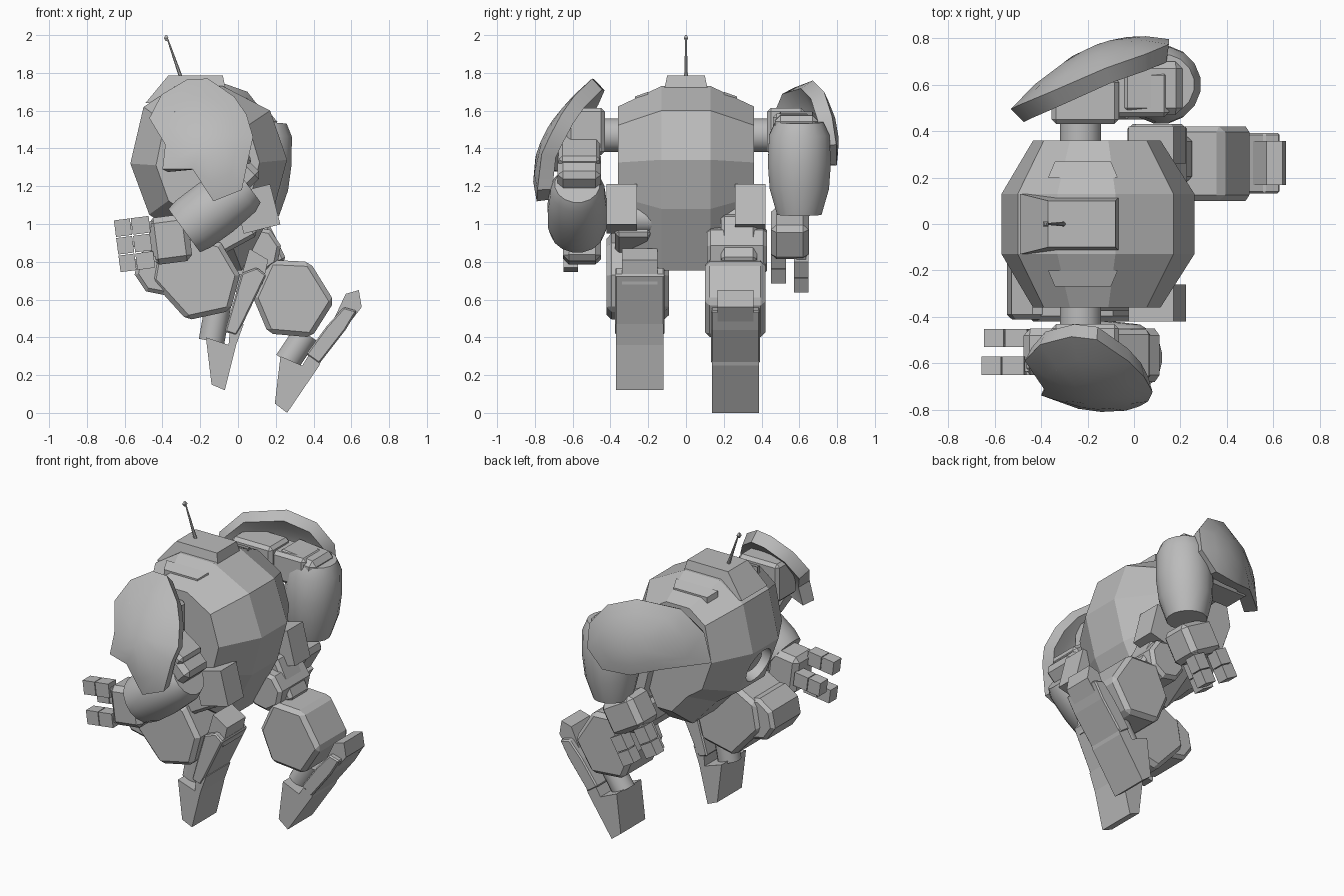
import bpy, bmesh, math
from mathutils import Vector, Matrix

cube = bpy.data.objects.get("Cube")
if cube:
    bpy.data.objects.remove(cube, do_unlink=True)

grey = bpy.data.materials.new("plain grey")
grey.use_nodes = True
grey.diffuse_color = (0.5, 0.5, 0.5, 1)
grey.node_tree.nodes["Principled BSDF"].inputs["Base Color"].default_value = (0.5, 0.5, 0.5, 1)


def finish(name, bm, smooth=False, bevel=0.0):
    bmesh.ops.recalc_face_normals(bm, faces=bm.faces)
    mesh = bpy.data.meshes.new(name)
    bm.to_mesh(mesh)
    bm.free()
    mesh.materials.append(grey)
    ob = bpy.data.objects.new(name, mesh)
    bpy.context.collection.objects.link(ob)
    if bevel:
        mod = ob.modifiers.new("chamfer", 'BEVEL')
        mod.width = bevel
        mod.segments = 1
        mod.limit_method = 'ANGLE'
        mod.angle_limit = math.radians(50)
    if smooth:
        bpy.ops.object.select_all(action='DESELECT')
        ob.select_set(True)
        bpy.context.view_layer.objects.active = ob
        bpy.ops.object.shade_smooth_by_angle(angle=math.radians(40))
    return ob


def loft(name, rings, smooth=False, bevel=0.0):
    """Skin a list of equal-length point rings and cap the ends."""
    bm = bmesh.new()
    rows = [[bm.verts.new(p) for p in ring] for ring in rings]
    n = len(rows[0])
    for a, b in zip(rows, rows[1:]):
        for i in range(n):
            j = (i + 1) % n
            bm.faces.new((a[i], a[j], b[j], b[i]))
    bm.faces.new(rows[0])
    bm.faces.new(rows[-1])
    return finish(name, bm, smooth, bevel)


def prism(name, pts, y0, y1, bevel=0.0):
    return loft(name, [[(x, y, z) for x, z in pts] for y in (y0, y1)], bevel=bevel)


def box(name, loc, size, tilt=0.0, bevel=0.0):
    bm = bmesh.new()
    mat = Matrix.Translation(loc) @ Matrix.Rotation(tilt, 4, 'Y') @ Matrix.Diagonal((*size, 1))
    bmesh.ops.create_cube(bm, size=1, matrix=mat)
    return finish(name, bm, bevel=bevel)


def lathe(name, p, q, profile, n=16, smooth=True):
    """Turned solid from p to q; profile holds (fraction, radius)."""
    p, q = Vector(p), Vector(q)
    rot = (q - p).to_track_quat('Z', 'Y')
    rings = []
    for t, r in profile:
        c = p.lerp(q, t)
        rings.append([c + rot @ Vector((r * math.cos(a), r * math.sin(a), 0))
                      for a in (2 * math.pi * (i + 0.5) / n for i in range(n))])
    return loft(name, rings, smooth)


def octagon(cx, cz, r, turn=0.0):
    return [(cx + r * math.cos(turn + i * math.pi / 4), cz + r * math.sin(turn + i * math.pi / 4))
            for i in range(8)]


# Torso: faceted shell lofted across the width, with a round port cut in the face
hull = [(-.33, 1.73), (-.08, 1.73), (.17, 1.6), (.26, 1.34), (.19, 1.08),
        (.02, .755), (-.14, .755), (-.31, .94), (-.47, 1.05), (-.57, 1.32), (-.5, 1.62)]
mid = (-.17, 1.28)
torso = loft("torso", [[(mid[0] + (x - mid[0]) * sx, y, mid[1] + (z - mid[1]) * (up if z > mid[1] else down))
                        for x, z in hull]
                       for y, sx, up, down in ((-.36, .66, .76, .68), (-.13, 1, 1, 1),
                                               (.13, 1, 1, 1), (.36, .66, .76, .68))])
eye, look = Vector((-.515, 0, 1.185)), Vector((-.93, 0, -.38))
cutter = lathe("port_cutter", eye - look * .08, eye + look * .1, [(0, .115), (1, .115)], 20)
cut = torso.modifiers.new("port", 'BOOLEAN')
cut.object = cutter
bpy.context.view_layer.objects.active = torso
bpy.ops.object.modifier_apply(modifier="port")
bpy.data.objects.remove(cutter, do_unlink=True)
lathe("eye_lens", eye - look * .09, eye - look * .03, [(0, .08), (1, .07)], 20)

# Roof details
loft("roof_hatch", [[(x0, -w, z), (x1, -w, z), (x1, w, z), (x0, w, z)]
                    for x0, x1, w, z in ((-.49, -.05, .13, 1.64), (-.37, -.08, .1, 1.785))])
for s, side in ((1, "left"), (-1, "right")):
    loft(side + "_roof_vent", [[(-.37, s * .2, 1.7 - d), (-.07, s * .2, 1.7 - d),
                                (-.1, s * .27, 1.675 - d), (-.34, s * .27, 1.675 - d)] for d in (0, .15)])

# Antenna
lathe("antenna_rod", (-.3, 0, 1.77), (-.375, 0, 1.985), [(0, .011), (1, .004)], 8)
lathe("antenna_tip", (-.38, 0, 1.97), (-.38, 0, 2), [(0, .006), (.5, .016), (1, .006)], 4)


# Shoulder pads: domed shells grown from an outline
def pad(name, outline, centre, side, xc, kx, zc, kz):
    bm = bmesh.new()

    def on_dome(x, z):
        return bm.verts.new((x, side * (.81 - kx * (x - xc) ** 2 - kz * (z - zc) ** 2), z))
    hub = on_dome(*centre)
    prev, n = None, len(outline)
    for s in (.35, .7, 1):
        row = [on_dome(centre[0] + (x - centre[0]) * s, centre[1] + (z - centre[1]) * s) for x, z in outline]
        for i in range(n):
            j = (i + 1) % n
            bm.faces.new((row[i], row[j], hub) if prev is None else (prev[i], prev[j], row[j], row[i]))
        prev = row
    ob = finish(name, bm, True)
    if sum(f.normal.y * side for f in ob.data.polygons) < 0:
        ob.data.flip_normals()
    mod = ob.modifiers.new("shell", 'SOLIDIFY')
    mod.thickness = .08
    mod.offset = -1
    ob.modifiers.new("crisp_rim", 'EDGE_SPLIT').split_angle = math.radians(40)


pad("right_shoulder_pad", [(-.405, 1.685), (-.27, 1.765), (-.16, 1.77), (-.02, 1.675), (.045, 1.58), (.08, 1.46),
                           (.06, 1.37), (.02, 1.18), (-.13, 1.12), (-.24, 1.29), (-.4, 1.29), (-.385, 1.42),
                           (-.47, 1.56)],
    (-.17, 1.47), -1, -.12, .9, 1.25, 1.15)
pad("left_shoulder_pad", [(-.53, 1.39), (-.49, 1.58), (-.36, 1.72), (-.12, 1.76), (.05, 1.7), (.15, 1.57),
                          (.15, 1.42), (.04, 1.31), (-.14, 1.31), (-.3, 1.36)],
    (-.18, 1.54), 1, .03, 1, 1.42, 1)

# Shoulders
for s, side in ((1, "left"), (-1, "right")):
    lathe(side + "_shoulder_axle", (-.23, s * .3, 1.47), (-.23, s * .46, 1.47), [(0, .09), (1, .09)])
    box(side + "_shoulder_block", (-.21, s * .53, 1.49), (.29, .2, .25), bevel=.02)


# Hands: a palm with two outer fingers and an opposing thumb between them
def hand(side, base, direction, out):
    u = Vector((direction[0], 0, direction[1])).normalized()
    w = Vector((-u.z, 0, u.x))
    tilt = math.atan2(-u.z, u.x)
    base = Vector(base)
    box(side + "_palm", base + u * .09, (.21, .2, .25), tilt, .03)
    for part, row, col in (("upper_finger", -1, 1), ("lower_finger", 1, 1), ("thumb", 0, -1)):
        at = base + w * row * .094 + Vector((0, col * out * .06, 0))
        box(f"{side}_{part}_link", at + u * .24, (.15, .05, .03), tilt)
        box(f"{side}_{part}_base", at + u * .235, (.095, .078, .088), tilt)
        box(f"{side}_{part}_tip", at + u * .33, (.085, .078, .088), tilt)


# Right arm, bent forward
box("right_upper_arm", (-.1, -.565, 1.35), (.3, .22, .2), .6, .02)
box("right_elbow", (-.01, -.565, 1.26), (.2, .23, .2), math.pi / 4, .03)
lathe("right_forearm", (.05, -.575, 1.21), (-.285, -.575, .965),
      [(0, .12), (.12, .145), (.5, .16), (.85, .158), (1, .145)])
hand("right", (-.27, -.55, .93), (-1, -.13), -1)

# Left arm, hanging
box("left_upper_arm", (.0, .56, 1.49), (.3, .2, .19), 0, .02)
box("left_elbow", (.07, .585, 1.52), (.27, .23, .13), .1, .03)
lathe("left_forearm", (.13, .6, 1.54), (.1, .6, 1.05),
      [(0, .13), (.14, .163), (.45, .17), (.72, .16), (1, .12)])
hand("left", (.06, .55, 1.03), (-.5, -.87), 1)

# Hips and thighs
for s, side in ((1, "left"), (-1, "right")):
    box(side + "_hip_block", (.1, s * .34, 1.08), (.2, .16, .22), -.25)
    lathe(side + "_hip_axle", (.04, s * .1, 1.03), (.04, s * .3, 1.03), [(0, .08), (1, .08)])
box("left_thigh", (.13, .28, .9), (.15, .19, .28), -.45, .02)
prism("left_thigh_joint", octagon(.1, .86, .13, .2), .11, .43, .02)
box("right_thigh", (-.08, -.28, .93), (.34, .19, .16), -.5, .02)
prism("right_thigh_joint", octagon(-.41, .76, .14, .2), -.41, -.11, .02)

# Knees: thick chamfered polygons
prism("right_knee", [(-.46, .7), (-.27, .49), (-.04, .54), (.01, .73), (-.09, .9), (-.28, .95), (-.43, .87)],
      -.42, -.09, .025)
prism("left_knee", [(.38, .8), (.51, .59), (.39, .4), (.16, .42), (.08, .61), (.17, .81)],
      .1, .42, .025)


# Shins and feet
def lower_leg(side, y, ankle_a, ankle_b, plate, cap, foot):
    lathe(side + "_ankle", (ankle_a[0], y, ankle_a[1]), (ankle_b[0], y, ankle_b[1]), [(0, .07), (1, .07)])
    prism(side + "_shin_plate", plate, y - .13, y + .13, .008)
    prism(side + "_shin_cap", cap, y - .095, y + .095)
    prism(side + "_foot", foot, y - .125, y + .125)


lower_leg("right", -.245, (-.1, .6), (-.14, .38),
          [(.02, .74), (.1, .77), (.15, .73), (.02, .46), (-.01, .41), (-.07, .43)],
          [(.06, .87), (.16, .81), (.13, .68), (.0, .66)],
          [(-.17, .4), (-.05, .36), (-.04, .47), (.03, .47), (-.01, .36), (-.07, .12), (-.14, .15)])
lower_leg("left", .262, (.36, .42), (.26, .27),
          [(.47, .46), (.56, .56), (.63, .54), (.57, .44), (.43, .26), (.36, .31)],
          [(.57, .63), (.64, .65), (.655, .56), (.57, .45), (.5, .48)],
          [(.225, .3), (.34, .25), (.39, .33), (.45, .3), (.43, .25), (.26, 0), (.195, .05)])
